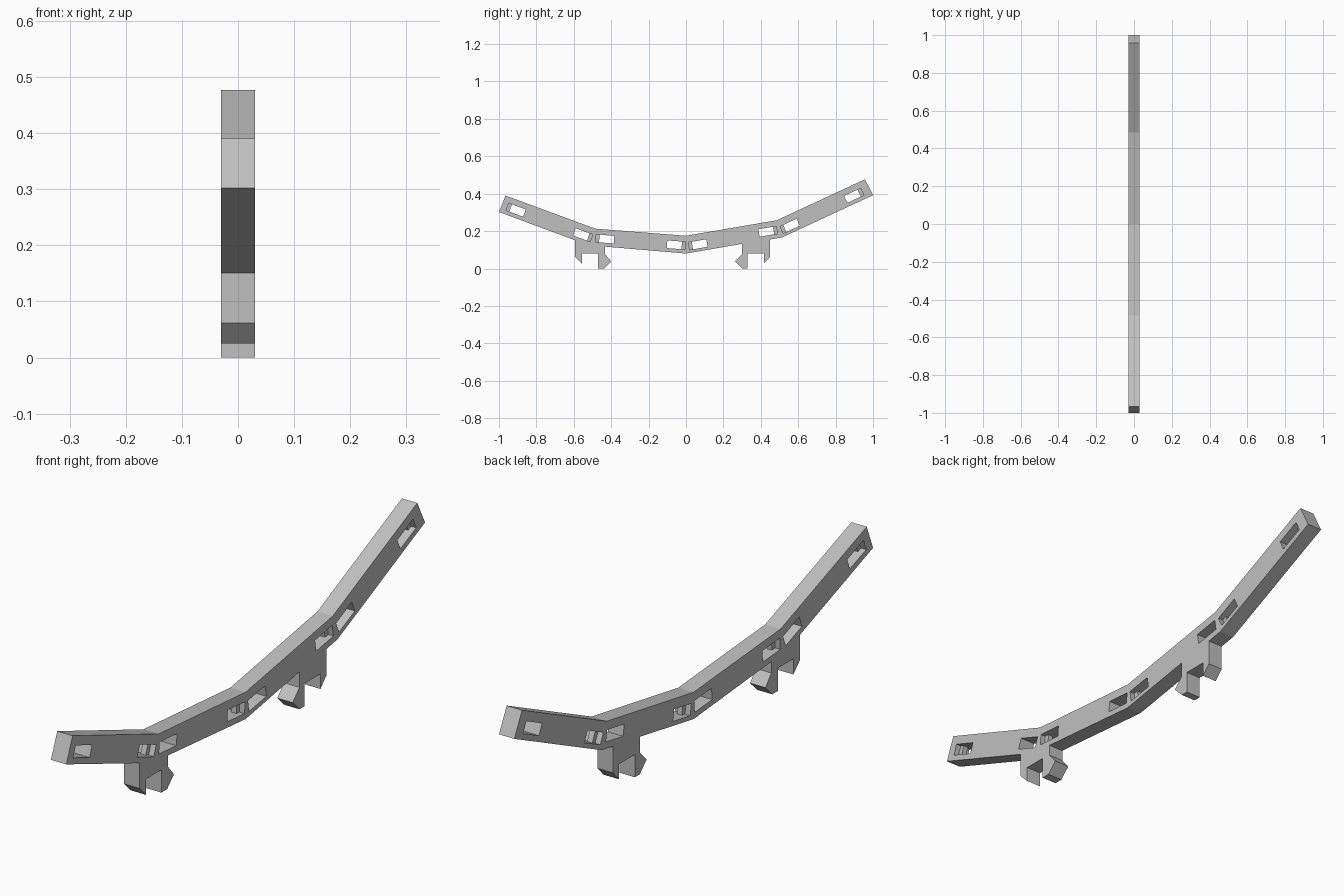
import bpy, bmesh
from math import atan2
from mathutils import Matrix, Vector

cube = bpy.data.objects.get("Cube")
if cube:
    bpy.data.objects.remove(cube, do_unlink=True)

HALF = 0.03                # half the bar thickness
SLOT_L, SLOT_H = 0.097, 0.041
RIB = 0.018                # how far a rib reaches into its slot

grey = bpy.data.materials.new("light_grey")
grey.use_nodes = True
COLOUR = (0.53, 0.53, 0.53, 1)
grey.diffuse_color = COLOUR
grey.node_tree.nodes["Principled BSDF"].inputs["Base Color"].default_value = COLOUR


def finish(name, bm):
    bmesh.ops.recalc_face_normals(bm, faces=bm.faces)
    mesh = bpy.data.meshes.new(name)
    bm.to_mesh(mesh)
    bm.free()
    mesh.materials.append(grey)
    obj = bpy.data.objects.new(name, mesh)
    bpy.context.collection.objects.link(obj)
    return obj


def add_box(bm, frame, offset, size):
    scale = Matrix.Diagonal((*size, 1))
    bmesh.ops.create_cube(bm, size=1, matrix=frame @ Matrix.Translation(offset) @ scale)


# Side profile (y, z): top edge of the bent bar, then the underside with two clips
top = [(-0.965, 0.39), (-0.485, 0.213), (0, 0.175), (0.485, 0.258), (0.957, 0.477)]
back_clip = [(0.45, 0.155), (0.45, 0.062), (0.417, 0.027), (0.417, 0.08),
             (0.328, 0.08), (0.328, 0), (0.3, 0), (0.262, 0.038),
             (0.3, 0.077), (0.3, 0.132)]
front_clip = [(-0.433, 0.117), (-0.433, 0.077), (-0.4, 0.038), (-0.438, 0),
              (-0.47, 0), (-0.47, 0.08), (-0.556, 0.08), (-0.556, 0.025),
              (-0.593, 0.062), (-0.593, 0.151)]
profile = (top + [(1, 0.392), (0.513, 0.166)] + back_clip + [(0, 0.08)]
           + front_clip + [(-1, 0.302)])

bm = bmesh.new()
face = bm.faces.new([bm.verts.new((-HALF, y, z)) for y, z in profile])
new = bmesh.ops.extrude_face_region(bm, geom=[face])["geom"]
bmesh.ops.translate(bm, vec=(2 * HALF, 0, 0),
                    verts=[v for v in new if isinstance(v, bmesh.types.BMVert)])
bar = finish("bent_bar", bm)

# Slots near both ends of each straight run, with a rib on the outer end wall
slots = [[(-0.909, 0.313), (-0.551, 0.179)], [(-0.433, 0.158), (-0.053, 0.126)],
         [(0.064, 0.128), (0.438, 0.198)], [(0.556, 0.227), (0.898, 0.39)]]
cut, ribs = bmesh.new(), bmesh.new()
for (a, b), pair in zip(zip(top, top[1:]), slots):
    angle = atan2(b[1] - a[1], b[0] - a[0])
    for side, (y, z) in zip((-1, 1), pair):
        frame = Matrix.Translation((0, y, z)) @ Matrix.Rotation(angle, 4, 'X')
        add_box(cut, frame, Vector(), (4 * HALF, SLOT_L, SLOT_H))
        # rib is sunk slightly into the surrounding bar
        add_box(ribs, frame, Vector((0, side * (SLOT_L - RIB + 0.004) / 2, 0)),
                (HALF * 0.66, RIB + 0.004, SLOT_H + 0.004))
cutter = finish("slot_cutter", cut)
cutter.hide_render = True
finish("slot_ribs", ribs)

# Cut the slots and keep the result as plain mesh
mod = bar.modifiers.new("slots", 'BOOLEAN')
mod.operation = 'DIFFERENCE'
mod.solver = 'EXACT'
mod.object = cutter
bpy.context.view_layer.objects.active = bar
bpy.ops.object.modifier_apply(modifier=mod.name)
bpy.data.objects.remove(cutter, do_unlink=True)
